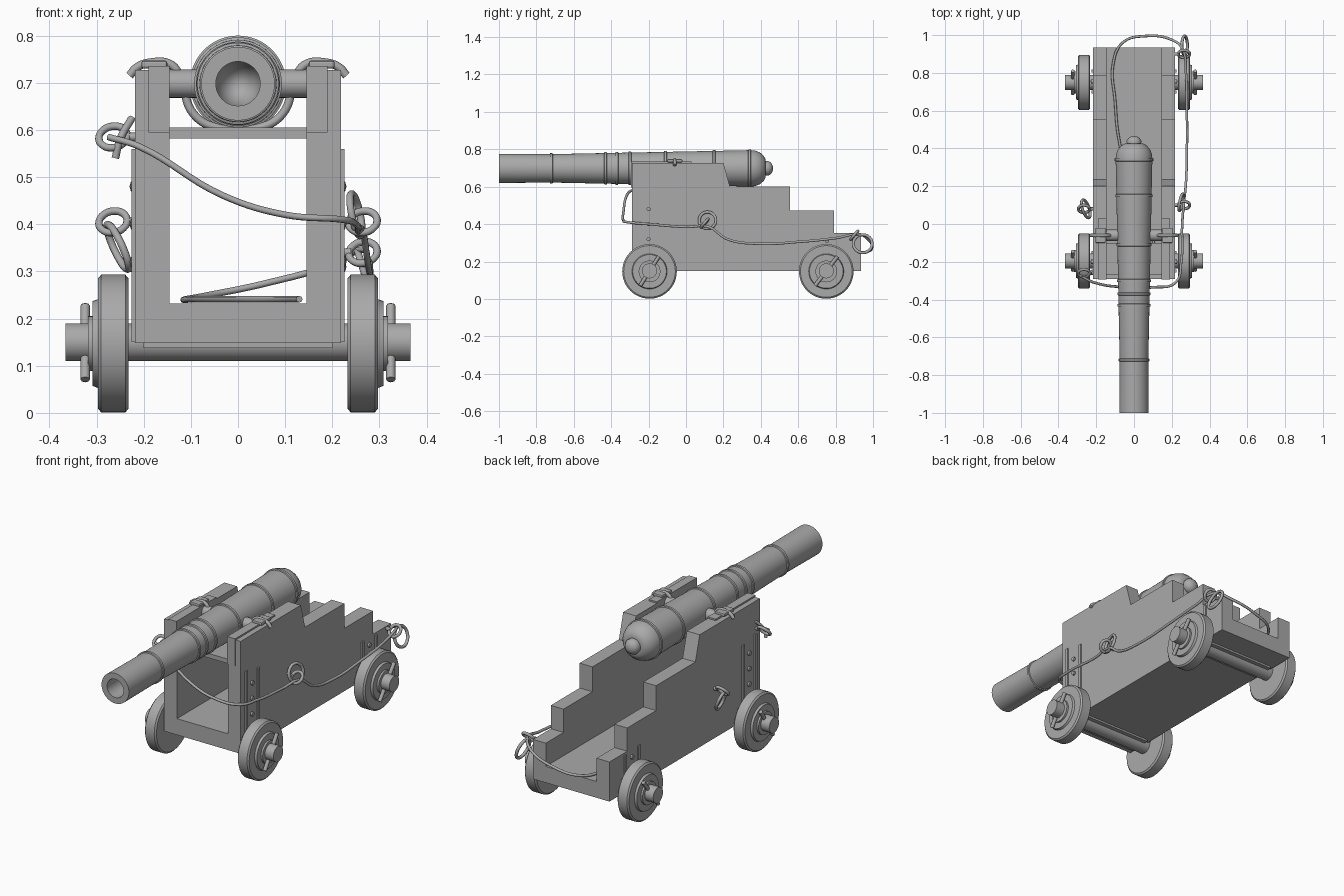
import bpy, bmesh, math
from mathutils import Vector

cube = bpy.data.objects.get("Cube")
if cube:
    bpy.data.objects.remove(cube, do_unlink=True)

grey = bpy.data.materials.new("plain grey")
grey.use_nodes = True
colour = (0.4, 0.4, 0.4, 1)
grey.diffuse_color = colour
grey.node_tree.nodes["Principled BSDF"].inputs["Base Color"].default_value = colour


def finish(name, bm, smooth=False, bevel=0):
    bmesh.ops.recalc_face_normals(bm, faces=bm.faces)
    mesh = bpy.data.meshes.new(name)
    bm.to_mesh(mesh)
    bm.free()
    ob = bpy.data.objects.new(name, mesh)
    bpy.context.collection.objects.link(ob)
    mesh.materials.append(grey)
    if smooth:
        bpy.ops.object.select_all(action='DESELECT')
        ob.select_set(True)
        bpy.context.view_layer.objects.active = ob
        bpy.ops.object.shade_smooth_by_angle(angle=math.radians(35))
    if bevel:
        mod = ob.modifiers.new("rounded edges", 'BEVEL')
        mod.width, mod.segments = bevel, 2
    return ob


def box(name, x, y, z, bevel=0):
    bm = bmesh.new()
    bmesh.ops.create_cube(bm, size=1)
    for v in bm.verts:
        v.co = [lo + (c + 0.5) * (hi - lo) for c, (lo, hi) in zip(v.co, (x, y, z))]
    return finish(name, bm, bevel=bevel)


def lathe(name, profile, axis, centre, steps=48):
    """Spin (distance, radius) points about the x or y axis."""
    bm = bmesh.new()
    pts = [(d, 0, r) if axis == 'X' else (0, d, r) for d, r in profile]
    verts = [bm.verts.new(p) for p in pts]
    edges = [bm.edges.new(pair) for pair in zip(verts, verts[1:])]
    way = (1, 0, 0) if axis == 'X' else (0, 1, 0)
    bmesh.ops.spin(bm, geom=verts + edges, axis=way, cent=(0, 0, 0),
                   angle=2 * math.pi, steps=steps)
    bmesh.ops.remove_doubles(bm, verts=bm.verts, dist=1e-5)
    bmesh.ops.translate(bm, verts=bm.verts, vec=centre)
    return finish(name, bm, smooth=True)


def cord(name, points, radius, closed=False):
    """Round rod or rope through the points."""
    curve = bpy.data.curves.new(name, 'CURVE')
    curve.dimensions = '3D'
    curve.bevel_depth, curve.bevel_resolution = radius, 2
    curve.resolution_u = 8
    curve.use_fill_caps = True
    spline = curve.splines.new('BEZIER')
    spline.bezier_points.add(len(points) - 1)
    for b, p in zip(spline.bezier_points, points):
        b.co = p
        b.handle_left_type = b.handle_right_type = 'AUTO'
    spline.use_cyclic_u = closed
    ob = bpy.data.objects.new(name, curve)
    bpy.context.collection.objects.link(ob)
    curve.materials.append(grey)
    return ob


def ring(name, centre, radius, u, v, thick=0.008):
    u, v = Vector(u).normalized(), Vector(v).normalized()
    pts = [Vector(centre) + radius * (math.cos(a) * u + math.sin(a) * v)
           for a in (i * math.pi / 4 for i in range(8))]
    return cord(name, pts, thick, closed=True)


# Barrel with raised bands, hollow bore and rounded breech
bands = (-0.72, -0.43, -0.37, -0.30, -0.11, 0.15, 0.34)
barrel = [(-0.6, 0), (-0.62, 0.03), (-0.66, 0.047), (-1, 0.047), (-1, 0.078)]
for y in bands:
    r = 0.076 + 0.021 * (y + 0.72) / 1.06
    barrel += [(y - 0.008, r), (y - 0.006, r + 0.005),
               (y + 0.006, r + 0.005), (y + 0.008, r)]
barrel += [(0.37, 0.095), (0.395, 0.085), (0.415, 0.068), (0.425, 0.05), (0.425, 0.038),
           (0.44, 0.039), (0.455, 0.03), (0.463, 0.016), (0.466, 0)]
lathe("barrel", barrel, 'Y', (0, 0, 0.698))

# Stepped cheeks and the bed between them
steps = [(-0.29, 0.148), (-0.29, 0.727), (0.2, 0.727), (0.235, 0.6), (0.555, 0.6),
         (0.555, 0.472), (0.79, 0.472), (0.79, 0.352), (0.935, 0.352), (0.935, 0.148)]
for side, label in ((1, "left"), (-1, "right")):
    bm = bmesh.new()
    face = bm.faces.new([bm.verts.new((side * 0.145, y, z)) for y, z in steps])
    out = bmesh.ops.extrude_face_region(bm, geom=[face])
    bmesh.ops.translate(bm, vec=(side * 0.073, 0, 0),
                        verts=[g for g in out["geom"] if isinstance(g, bmesh.types.BMVert)])
    finish(label + "_cheek", bm)
box("carriage_floor", (-0.146, 0.146), (-0.29, 0.935), (0.148, 0.232))
box("barrel_bed", (-0.146, 0.146), (-0.27, -0.1), (0.582, 0.605))
lathe("trunnion", [(-0.16, 0), (-0.16, 0.03), (0.16, 0.03), (0.16, 0)], 'X', (0, -0.06, 0.698), 24)

# Barrel sling passing over both cheeks
half = [(0.23, 0.715), (0.215, 0.732), (0.19, 0.742), (0.14, 0.737), (0.12, 0.70), (0.095, 0.635), (0.05, 0.606)]
sling = [(-x, -0.06, z) for x, z in half] + [(x, -0.06, z) for x, z in reversed(half)]
cord("barrel_sling", sling, 0.009)

wheel = [(0.232, 0), (0.232, 0.138), (0.239, 0.146), (0.29, 0.146), (0.297, 0.138),
         (0.297, 0.094), (0.308, 0.09), (0.308, 0.058), (0.318, 0.058), (0.318, 0)]

for side, label in ((1, "left"), (-1, "right")):
    def span(a, b):
        return tuple(sorted((side * a, side * b)))

    # Cap plates on the cheek tops and fronts
    box(label + "_cap_plate", span(0.145, 0.19), (-0.293, 0.03), (0.725, 0.735))
    box(label + "_cap_front", span(0.145, 0.19), (-0.295, -0.285), (0.595, 0.735))
    box(label + "_cap_clasp", span(0.15, 0.205), (-0.1, -0.02), (0.73, 0.747), 0.005)

    # Side straps and their bolt heads
    for y, low, high in ((-0.25, 0.15, 0.56), (-0.15, 0.15, 0.54),
                         (0.7, 0.2, 0.35), (0.81, 0.2, 0.34)):
        box(label + "_side_strap", span(0.215, 0.226), (y - 0.008, y + 0.008), (low, high))
    for y, z in ((-0.2, 0.48), (-0.2, 0.40), (-0.2, 0.32), (0.755, 0.31)):
        lathe(label + "_strap_bolt", [(side * 0.215, 0.011), (side * 0.227, 0.011), (side * 0.23, 0)],
              'X', (0, y, z), 12)

    # Wheels with hub plates and linchpins
    for y, place, lean in ((-0.195, "front", 0.05), (0.75, "rear", 0.06)):
        lathe(f"{place}_{label}_wheel", [(side * d, r) for d, r in wheel], 'X', (0, y, 0.147))
        for s in (1, -1):
            cord(f"{place}_{label}_linchpin",
                 [(side * 0.324, y + s * lean * k, 0.149 + s * 0.078 * k) for k in (0.3, 1)], 0.01)

# Axles
for y, place in ((-0.195, "front"), (0.75, "rear")):
    lathe(place + "_axle", [(-0.366, 0), (-0.366, 0.04), (0.366, 0.04), (0.366, 0)],
          'X', (0, y, 0.15), 32)
    box(place + "_axle_bolster", (-0.2, 0.2), (y - 0.06, y + 0.06), (0.138, 0.15))

# Eye bolts and hanging rings
for name, c in (("left_middle", (0.265, 0.10, 0.405)), ("right_middle", (-0.265, 0.08, 0.405)),
                ("right_front", (-0.265, -0.26, 0.585)), ("left_rear", (0.265, 0.90, 0.34))):
    side = math.copysign(1, c[0])
    ring(name + "_eye", c, 0.03, (1, 0, 0.1), (0, 0.6, 0.7))
    cord(name + "_shank", [(side * 0.2, c[1], c[2]), (side * 0.24, c[1], c[2])], 0.009)
ring("left_middle_ring", (0.25, 0.115, 0.42), 0.045, (0.2, 1, 0), (-0.2, 0, 1))
ring("right_middle_ring", (-0.255, 0.08, 0.352), 0.05, (-0.3, 1, 0.2), (0.4, 0, -1))
ring("left_rear_ring", (0.268, 0.945, 0.295), 0.05, (0, 1, 0), (-0.3, 0, 1))
cord("rope_toggle", [(-0.225, -0.25, 0.625), (-0.25, -0.28, 0.58), (-0.26, -0.28, 0.54)], 0.008)

# Rope: across the front, along the left side, round the rear and onto the floor
cord("rope", [
    (-0.275, -0.28, 0.585), (-0.21, -0.31, 0.565), (-0.03, -0.335, 0.46), (0.1, -0.335, 0.42),
    (0.22, -0.31, 0.41), (0.25, -0.2, 0.4), (0.255, 0.0, 0.385), (0.265, 0.12, 0.385),
    (0.275, 0.22, 0.32), (0.28, 0.38, 0.295), (0.28, 0.6, 0.305), (0.275, 0.8, 0.325),
    (0.255, 0.93, 0.345), (0.2, 0.975, 0.315), (0.06, 0.995, 0.275), (-0.06, 0.96, 0.25),
    (-0.11, 0.85, 0.241), (-0.1, 0.65, 0.241), (-0.08, 0.45, 0.241), (0.0, 0.15, 0.241),
    (0.09, -0.05, 0.241), (0.13, -0.23, 0.241)], 0.007)
